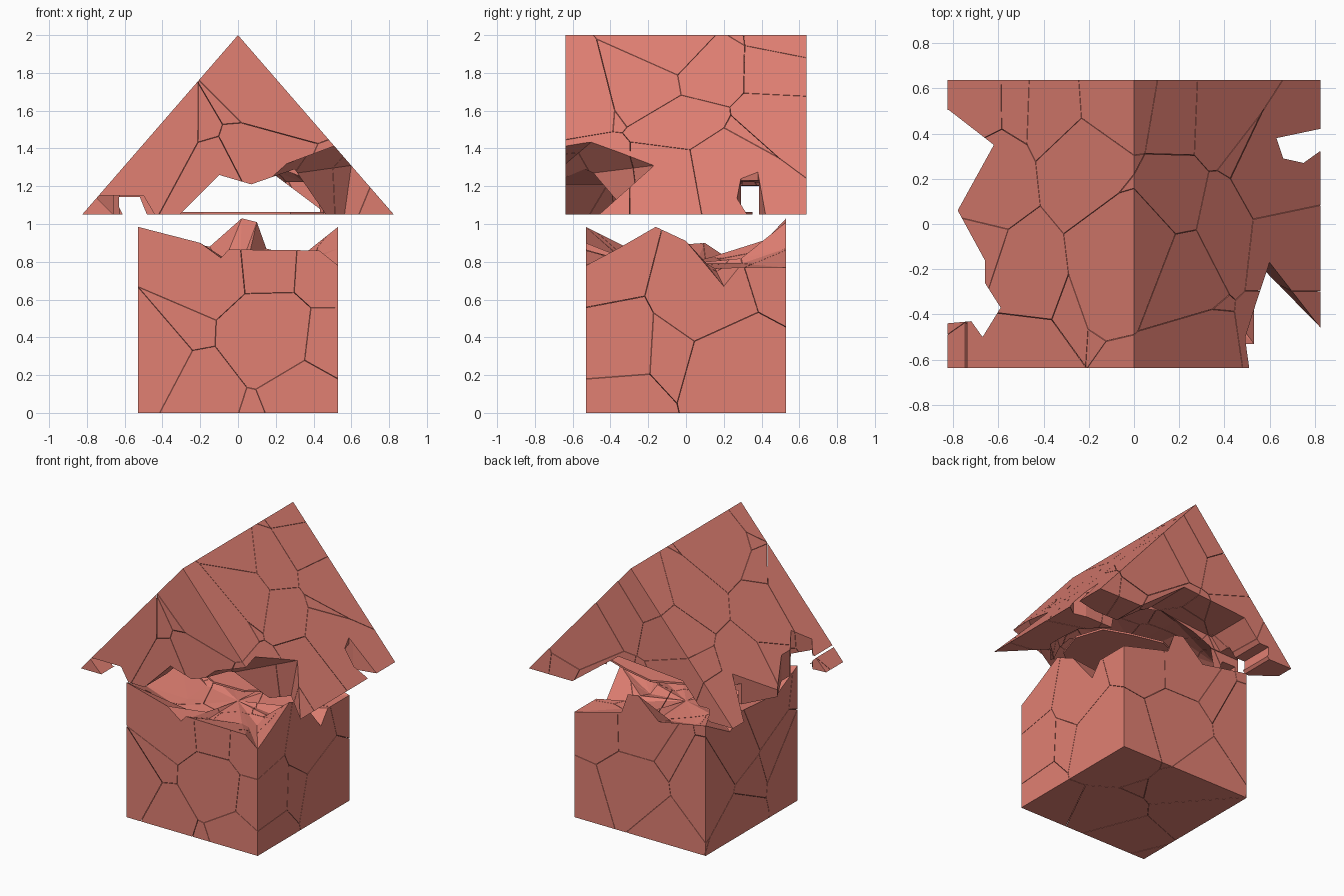
import bpy, bmesh, random
from math import cos, sin, tau
from mathutils import Vector, Matrix

if "Cube" in bpy.data.objects:
    bpy.data.objects.remove(bpy.data.objects["Cube"])

random.seed(7)
mat = bpy.data.materials.new("brick_red")
mat.diffuse_color = (0.75, 0.215, 0.17, 1)
mat.use_nodes = True
mat.node_tree.nodes["Principled BSDF"].inputs["Base Color"].default_value = mat.diffuse_color
CRACK = 0.0012


def make_object(name, bm, helper=False):
    bmesh.ops.recalc_face_normals(bm, faces=bm.faces)
    me = bpy.data.meshes.new(name)
    bm.to_mesh(me)
    bm.free()
    ob = bpy.data.objects.new(name, me)
    bpy.context.collection.objects.link(ob)
    ob.hide_render = helper
    if not helper:
        me.materials.append(mat)
    return ob


def prism(points, vec):
    """Solid made by sweeping a flat polygon along vec."""
    bm = bmesh.new()
    f = bm.faces.new([bm.verts.new(p) for p in points])
    ext = bmesh.ops.extrude_face_region(bm, geom=[f], use_keep_orig=True)
    bmesh.ops.translate(bm, vec=vec, verts=[v for v in ext["geom"] if isinstance(v, bmesh.types.BMVert)])
    bmesh.ops.recalc_face_normals(bm, faces=bm.faces)
    return bm


def gable_cut(profile, y0, y1):
    return make_object("cutter", prism([(x, y0, z) for x, z in profile], (0, y1 - y0, 0)), True)


def eave_cut(outline, side):
    """Bite in plan, closed outside the eave."""
    ring = outline + [(side, outline[-1][1]), (side, outline[0][1])]
    return make_object("cutter", prism([(x, y, .9) for x, y in ring], (0, 0, .7)), True)


def hull_cut(points):
    bm = bmesh.new()
    bmesh.ops.convex_hull(bm, input=[bm.verts.new(p) for p in points])
    bmesh.ops.delete(bm, geom=[v for v in bm.verts if not v.link_faces], context='VERTS')
    return make_object("cutter", bm, True)


def shatter(name, solid, seeds, cutters):
    """Split a convex solid into cells around seeds, carve away the cutters, join the rest."""
    out = bmesh.new()
    for s in seeds:
        cell = solid.copy()
        for o in seeds:
            if o is s:
                continue
            no = (o - s).normalized()
            bmesh.ops.bisect_plane(cell, geom=cell.verts[:] + cell.edges[:] + cell.faces[:],
                                   dist=1e-6, plane_co=(s + o) / 2 - no * CRACK, plane_no=no,
                                   clear_outer=True)
            rim = [e for e in cell.edges if e.is_boundary]
            if rim:
                bmesh.ops.holes_fill(cell, edges=rim, sides=0)
        if len(cell.faces) < 4:
            cell.free()
            continue
        ob = make_object("cell", cell, True)
        for c in cutters:
            m = ob.modifiers.new("carve", 'BOOLEAN')
            m.operation, m.solver, m.object = 'DIFFERENCE', 'EXACT', c
        ev = ob.evaluated_get(bpy.context.evaluated_depsgraph_get())
        out.from_mesh(ev.to_mesh())
        ev.to_mesh_clear()
        bpy.data.objects.remove(ob)
    for c in cutters:
        bpy.data.objects.remove(c)
    solid.free()
    return make_object(name, out)


def scatter(n, lo, hi, gap):
    pts = []
    for _ in range(3000):
        p = Vector([random.uniform(a, b) for a, b in zip(lo, hi)])
        if len(pts) < n and all((p - q).length > gap for q in pts):
            pts.append(p)
    return pts


# Walls: cube with a broken rim, given side by side as (distance along side, height)
H = 0.53
front = [(-H, .985), (-.2, .9), (-.09, .82), (-.05, .865), (.43, .86)]
right = [(-H, .78), (-.36, .87), (-.16, .985), (0, .91), (.2, .67), (.28, .77)]
back = [(-H, .77), (-.15, .87), (-.1, 1.01), (-.02, 1.03), (.15, .88)]
left = [(-H, .95), (-.25, .8), (-.1, .9), (.3, .87)]
rim = [Matrix.Rotation(k * tau / 4, 3, 'Z') @ Vector((t, -H, z))
       for k, side in enumerate((front, right, back, left)) for t, z in side]
bm = bmesh.new()
rings = [[bm.verts.new((p.x * k, p.y * k, z or p.z)) for p in rim] for k, z in ((1.3, 1.5), (1.3, 0), (1, 0))]
rings.append([bm.verts.new((p.x * .55, p.y * .55, random.uniform(.76, .83))) for p in rim])
low, high = bm.verts.new((0, 0, .79)), bm.verts.new((0, 0, 1.5))
for i in range(len(rim)):
    j = (i + 1) % len(rim)
    for a, b in zip(rings, rings[1:]):
        bm.faces.new((a[i], a[j], b[j]))
        bm.faces.new((a[i], b[j], b[i]))
    bm.faces.new((rings[-1][i], rings[-1][j], low))
    bm.faces.new((rings[0][j], rings[0][i], high))
break_line = make_object("cutter", bm, True)
cube = prism([(-H, -H, 0), (H, -H, 0), (H, H, 0), (-H, H, 0)], (0, 0, 1.06))
shatter("walls", cube, scatter(26, (-H, -H, 0), (H, H, .9), .3), [break_line])

# Roof openings: front gable, gap at front left corner, back gable
front_hole = gable_cut([(-.33, 1.03), (-.1, 1.26), (.07, 1.21), (.3, 1.29), (.5, 1)], -.7, -.28)
corner_gap = gable_cut([(-.76, 1.15), (-.5, 1.15), (-.4, .98), (-.57, .96)], -.71, -.31)
back_hole = gable_cut([(.54, 1), (.1, 1.33), (-.42, 1.29), (-.68, 1)], .3, .72)
# Clear views through the eaves
long_gap = gable_cut([(-.63, 1.143), (-.52, 1.143), (-.45, .97), (-.57, .97), (-.63, 1.09)], -.5, .73)
cross_gap = gable_cut([(-.7, .94), (-.7, 1.2), (.66, 1.23), (.66, .94)], .292, .387)
# Bites along the eaves
left_bite = eave_cut([(-.82, .505), (-.62, .35), (-.78, .06), (-.66, -.16), (-.66, -.26),
                      (-.59, -.37), (-.67, -.5), (-.72, -.43), (-.83, -.44)], -1)
right_notch = eave_cut([(.82, .42), (.63, .38), (.66, .29), (.75, .27), (.82, .32)], 1)
# Missing front right corner
corner = hull_cut([(.1, -.73, 1.24), (.53, -.73, 1.4), (.49, -.5, 1.435), (.6, -.17, 1.31),
                   (.83, -.465, 1.04), (1, -.73, 1), (.1, -.73, .95), (.55, -.2, .95)])
# Jagged hollow underside
hollow = hull_cut([(sx * cos(a) * random.uniform(.93, 1), sy * sin(a) * random.uniform(.93, 1),
                    z + random.uniform(-.02, .02))
                   for sx, sy, z in ((.66, .46, .95), (.63, .44, 1.21), (.3, .28, 1.35))
                   for a in [tau * i / 10 + .3 for i in range(10)]])

# Roof: gable prism
gable = prism([(-.825, -.637, 1.05), (.825, -.637, 1.05), (0, -.637, 2)], (0, 1.274, 0))
seeds = [p for p in scatter(70, (-.8, -.6, 1.08), (.8, .6, 1.95), .25) if p.z < 2.02 - 1.159 * abs(p.x)]
shatter("roof", gable, seeds, [front_hole, corner_gap, back_hole, long_gap, cross_gap,
                               left_bite, right_notch, corner, hollow])

# Loose thin sliver of the roof floor
sliver = [(.1 + .43 * cos(tau * i / 11), .03 + .36 * random.uniform(.8, 1.1) * sin(tau * i / 11), 1.05)
          for i in range(11)]
make_object("floor_sliver", prism(sliver, (0, 0, .014)))
